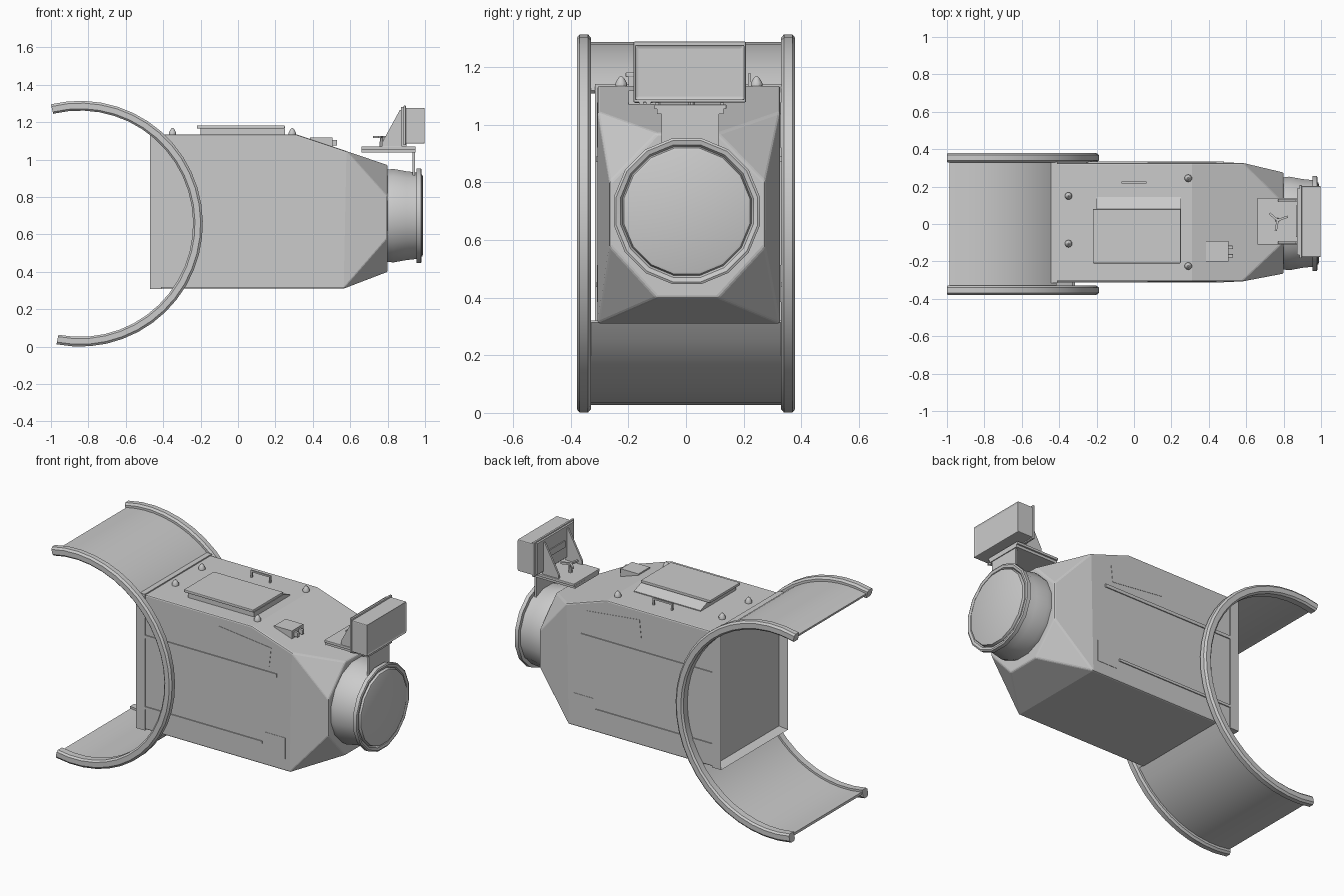
import bpy, bmesh
from math import sin, cos, radians, pi
from mathutils import Matrix, Vector

if "Cube" in bpy.data.objects:
    bpy.data.objects.remove(bpy.data.objects["Cube"])

CY = 0.01          # centre plane of the hull in y
AX, AZ = -0.845, 0.657   # centre of the big curved shield


def finish(name, bm, bevel=0, smooth=False):
    bmesh.ops.recalc_face_normals(bm, faces=bm.faces)
    me = bpy.data.meshes.new(name)
    bm.to_mesh(me)
    bm.free()
    ob = bpy.data.objects.new(name, me)
    bpy.context.collection.objects.link(ob)
    if bevel:
        m = ob.modifiers.new("bevel", 'BEVEL')
        m.width, m.segments, m.limit_method = bevel, 2, 'ANGLE'
    if smooth:
        bpy.ops.object.select_all(action='DESELECT')
        ob.select_set(True)
        bpy.context.view_layer.objects.active = ob
        bpy.ops.object.shade_smooth_by_angle(angle=radians(35))
    return ob


def box(name, lo, hi, bevel=0, tilt=0, recess=None):
    """Box between two corners; recess = (x side, border, depth)."""
    lo, hi = Vector(lo), Vector(hi)
    bm = bmesh.new()
    bmesh.ops.create_cube(bm, size=1)
    bmesh.ops.scale(bm, vec=hi - lo, verts=bm.verts)
    if recess:
        side, border, depth = recess
        bm.normal_update()
        f = max(bm.faces, key=lambda q: q.normal.x * side)
        bmesh.ops.inset_region(bm, faces=[f], thickness=border)
        bmesh.ops.translate(bm, vec=(-side * depth, 0, 0), verts=f.verts)
    bmesh.ops.rotate(bm, matrix=Matrix.Rotation(radians(tilt), 3, 'Y'), verts=bm.verts)
    bmesh.ops.translate(bm, vec=(lo + hi) / 2, verts=bm.verts)
    return finish(name, bm, bevel)


def hull(name, pts, bevel=0):
    bm = bmesh.new()
    for p in pts:
        bm.verts.new(p)
    bmesh.ops.convex_hull(bm, input=bm.verts)
    bmesh.ops.dissolve_limit(bm, angle_limit=radians(1), verts=bm.verts, edges=bm.edges)
    return finish(name, bm, bevel)


def sweep(name, prof, a0, a1, steps):
    """Sweep a closed (radius, y) profile about the shield axis."""
    bm = bmesh.new()
    rings = []
    for i in range(steps + 1):
        a = radians(a0 + (a1 - a0) * i / steps)
        rings.append([bm.verts.new((AX + r * cos(a), y, AZ + r * sin(a))) for r, y in prof])
    n = len(prof)
    for p, q in zip(rings, rings[1:]):
        for k in range(n):
            bm.faces.new((p[k], p[(k + 1) % n], q[(k + 1) % n], q[k]))
    bm.faces.new(rings[0])
    bm.faces.new(rings[-1])
    return finish(name, bm, smooth=True)


def lathe(name, prof, centre, axis, segs, smooth=True):
    """Revolve a (height, radius) profile with capped ends along x or z."""
    bm = bmesh.new()
    rings = []
    for h, r in prof:
        ring = []
        for k in range(segs):
            a = 2 * pi * (k + .5) / segs
            u, v = r * cos(a), r * sin(a)
            co = (h, u, v) if axis == 'X' else (u, v, h)
            ring.append(bm.verts.new(Vector(co) + Vector(centre)))
        rings.append(ring)
    for p, q in zip(rings, rings[1:]):
        for k in range(segs):
            j = (k + 1) % segs
            bm.faces.new((p[k], p[j], q[j], q[k]))
    bm.faces.new(rings[0])
    bm.faces.new(rings[-1])
    return finish(name, bm, smooth=smooth)


# faceted hull with octagonal front
pts = []
for s in (-1, 1):
    y = CY + s * 0.317
    pts += [(x, y, z) for x, z in ((-.42, .31), (-.42, 1.135), (.31, 1.135), (.58, 1.045), (.565, .31))]
    pts += [(.8, CY - .005 + s * h, z) for h, z in ((.105, .4), (.27, .58), (.27, .80), (.105, .97))]
hull("hull", pts, 0.008)

# recessed rear frame
box("rear_frame", (-.47, CY - .325, .308), (-.41, CY + .322, 1.142), recess=(-1, .025, .055))

# curved shield: two edge rims and the sheets above and below the hull
for s, nm in ((-1, "front"), (1, "back")):
    a, b = s * .330, s * .379
    sweep(nm + "_shield_rim", [(.605, a), (.645, a), (.657, a + s * .010), (.657, b - s * .010),
                               (.645, b), (.615, b), (.605, b - s * .010)], -101, 103.7, 26)
for nm, a0, a1 in (("upper", 47, 103), ("lower", -100.5, -33)):
    sweep(nm + "_shield_sheet", [(.617, -.335), (.631, -.335), (.631, .335), (.617, .335)], a0, a1, 10)

# round nose with flange and recessed cover
lathe("nose", [(.79, .25), (.83, .255), (.90, .242), (.955, .236), (.955, .258), (.978, .258),
               (.982, .250), (.978, .235), (.968, .228), (.985, .223), (.988, .215)],
      (0, .003, .70), 'X', 16)

# side rails and panels on both flanks
for s, nm in ((-1, "front"), (1, "back")):
    def flank(part, x0, x1, z0, z1, t, tilt=0):
        y0, y1 = sorted((CY + s * .31, CY + s * (.317 + t)))
        box(nm + part, (x0, y0, z0), (x1, y1, z1), tilt=tilt)
    flank("_upper_rail", -.41, .48, .870, .890, .006)
    flank("_lower_rail", -.41, .38, .437, .453, .006)
    flank("_tilted_panel", .077, .435, .940, 1.058, .002, 6.4)
    flank("_square_panel", .40, .535, .385, .513, .002)

# roof hatch with sloped hinge side
hull("hatch_base", [(x, y, z) for x in (-.2, .25) for y, z in
                    ((-.2, 1.13), (-.2, 1.165), (.08, 1.165), (.145, 1.14), (.145, 1.13))])
box("hatch_lid", (-.22, -.21, 1.165), (.25, .08, 1.182), .004)

# roof handle
for x in (-.062, .062):
    box("handle_leg", (x - .005, .216, 1.13), (x + .005, .226, 1.175))
box("handle_bar", (-.067, .216, 1.168), (.067, .226, 1.178))

# roof knobs
for x, y in ((-.35, .15), (-.35, -.105), (.29, .245), (.29, -.225)):
    lathe("roof_knob", [(1.13, .02), (1.145, .02), (1.162, .010), (1.168, .004)], (x, y, 0), 'Z', 10)

# small wedge bracket with two pins on the roof slope
hull("roof_bracket", [(x, y, z) for y in (-.2, -.09) for x, z in
                      ((.385, 1.10), (.385, 1.118), (.505, 1.118), (.505, 1.065))])
for y in (-.17, -.125):
    box("bracket_pin", (.50, y - .009, 1.075), (.53, y + .009, 1.105), .003)

# sight mount: support plate, platform and gussets
box("mount_support", (.933, -.085, .90), (.945, .115, 1.045))
box("mount_base", (.66, -.10, 1.038), (.95, .13, 1.056))
box("mount_platform", (.66, -.11, 1.054), (.95, .14, 1.070), .003)
for y in (-.10, .125):
    hull("mount_gusset", [(x, y + d, z) for d in (-.006, .006) for x, z in
                          ((.77, 1.068), (.88, 1.068), (.88, 1.265), (.865, 1.265), (.77, 1.09))])

# three-armed clamp knob
lathe("clamp_stem", [(1.068, .012), (1.125, .010)], (.768, .02, 0), 'Z', 8)
for k in range(3):
    a = radians(20 + 120 * k)
    arm = box("clamp_arm", (-.005, -.006, -.006), (.055, .006, .006))
    arm.location = (.768 + .027 * cos(a), .02 + .027 * sin(a), 1.12)
    arm.rotation_euler = (0, 0, a)
    arm.data.transform(Matrix.Translation((-.025, 0, 0)))

# sight housing
box("sight_back_plate", (.872, -.165, 1.09), (.886, .19, 1.28))
box("sight_flange", (.884, -.182, 1.078), (.897, .208, 1.288), .003)
box("sight_box", (.89, -.177, 1.085), (1.0, .203, 1.277), .005, recess=(1, .012, .006))
box("sight_slot_trim", (.866, -.07, 1.16), (.874, .10, 1.20))
for y in (-.155, -.13):
    box("sight_latch", (.875, y - .008, 1.07), (.90, y + .008, 1.09))
